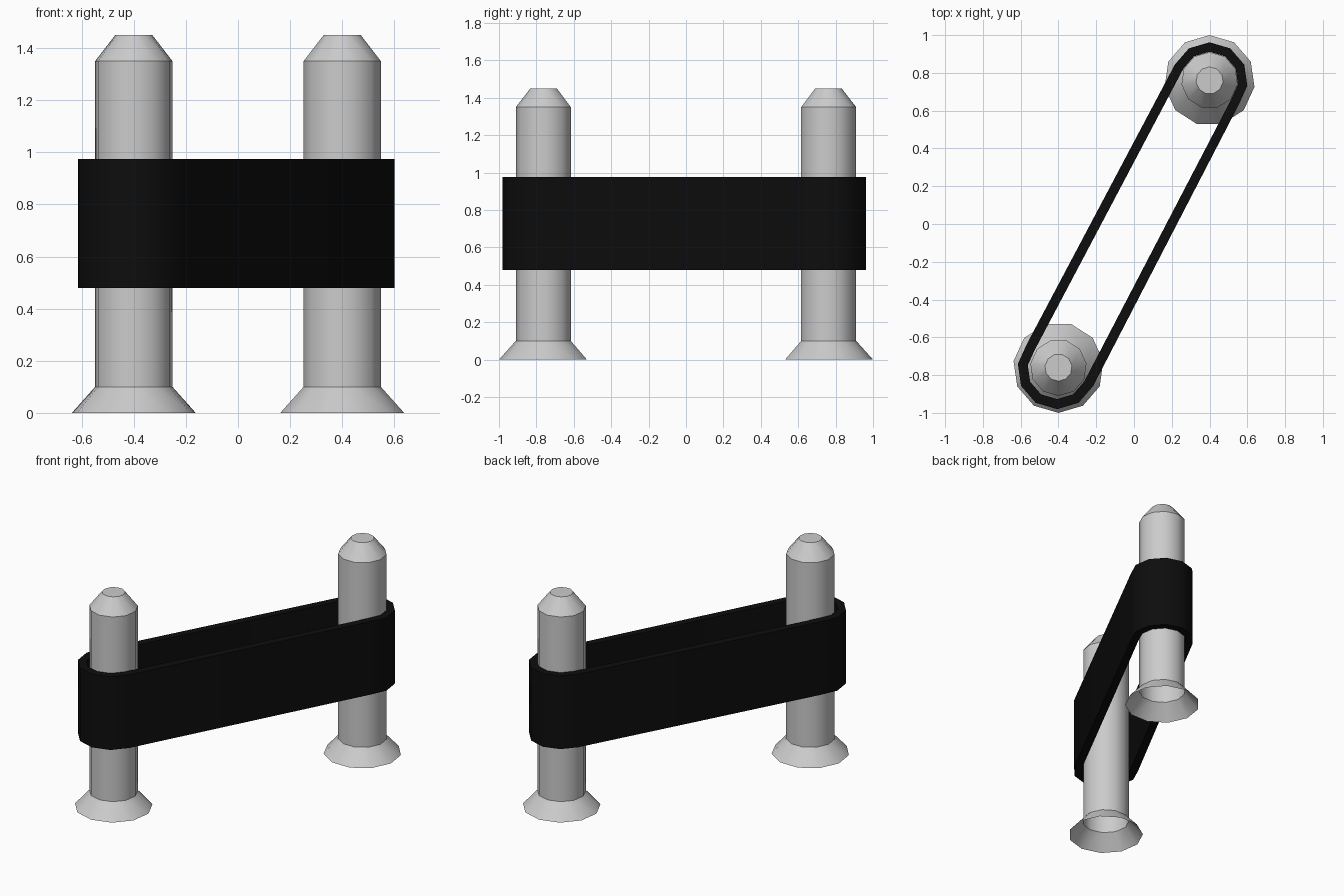
import bpy, bmesh
from math import sin, cos, pi, radians

if "Cube" in bpy.data.objects:
    bpy.data.objects.remove(bpy.data.objects["Cube"])

SIDES = 11
STEP = 2 * pi / SIDES


def finish(name, bm, color=None):
    bmesh.ops.recalc_face_normals(bm, faces=bm.faces)
    mesh = bpy.data.meshes.new(name)
    bm.to_mesh(mesh)
    bm.free()
    ob = bpy.data.objects.new(name, mesh)
    bpy.context.collection.objects.link(ob)
    if color:
        mat = bpy.data.materials.new(name + "_material")
        mat.diffuse_color = color
        mat.use_nodes = True
        mat.node_tree.nodes["Principled BSDF"].inputs["Base Color"].default_value = mat.diffuse_color
        mesh.materials.append(mat)
    bpy.ops.object.select_all(action='DESELECT')
    ob.select_set(True)
    bpy.context.view_layer.objects.active = ob
    bpy.ops.object.shade_smooth_by_angle(angle=radians(36))
    return ob


def polar(center, r, k, s):
    # corner k of the 11-gon, counted clockwise from +y (s = 1) or -y (s = -1)
    return center[0] + s * r * sin(k * STEP), center[1] + s * r * cos(k * STEP)


# Post: flared open foot, straight shaft, chamfered closed tip
def post(name, center, s):
    bm = bmesh.new()
    rings = []
    for r, z in [(0.24, 0), (0.15, 0.1), (0.15, 1.35), (0.072, 1.45)]:
        rings.append([bm.verts.new((*polar(center, r, k, s), z)) for k in range(SIDES)])
    for a, b in zip(rings, rings[1:]):
        for i in range(SIDES):
            j = (i + 1) % SIDES
            bm.faces.new((a[i], a[j], b[j], b[i]))
    bm.faces.new(rings[-1])
    return finish(name, bm)


post("back_post", (0.4, 0.76), 1)
post("front_post", (-0.4, -0.76), -1)


# Belt: closed strip wrapped around both posts
def outline(r_back, r_front):
    ks = range(-2, 5)
    return ([polar((0.4, 0.76), r_back, k, 1) for k in ks] +
            [polar((-0.407, -0.77), r_front, k, -1) for k in ks])


bm = bmesh.new()
outer, inner = outline(0.202, 0.21), outline(0.152, 0.157)
loops = [[bm.verts.new((x, y, z)) for x, y in pts]
         for pts, z in [(outer, 0.48), (outer, 0.975), (inner, 0.975), (inner, 0.48)]]
n = len(outer)
for a, b in zip(loops, loops[1:] + loops[:1]):
    for i in range(n):
        j = (i + 1) % n
        bm.faces.new((a[i], a[j], b[j], b[i]))
finish("belt", bm, (0.004, 0.004, 0.004, 1))
